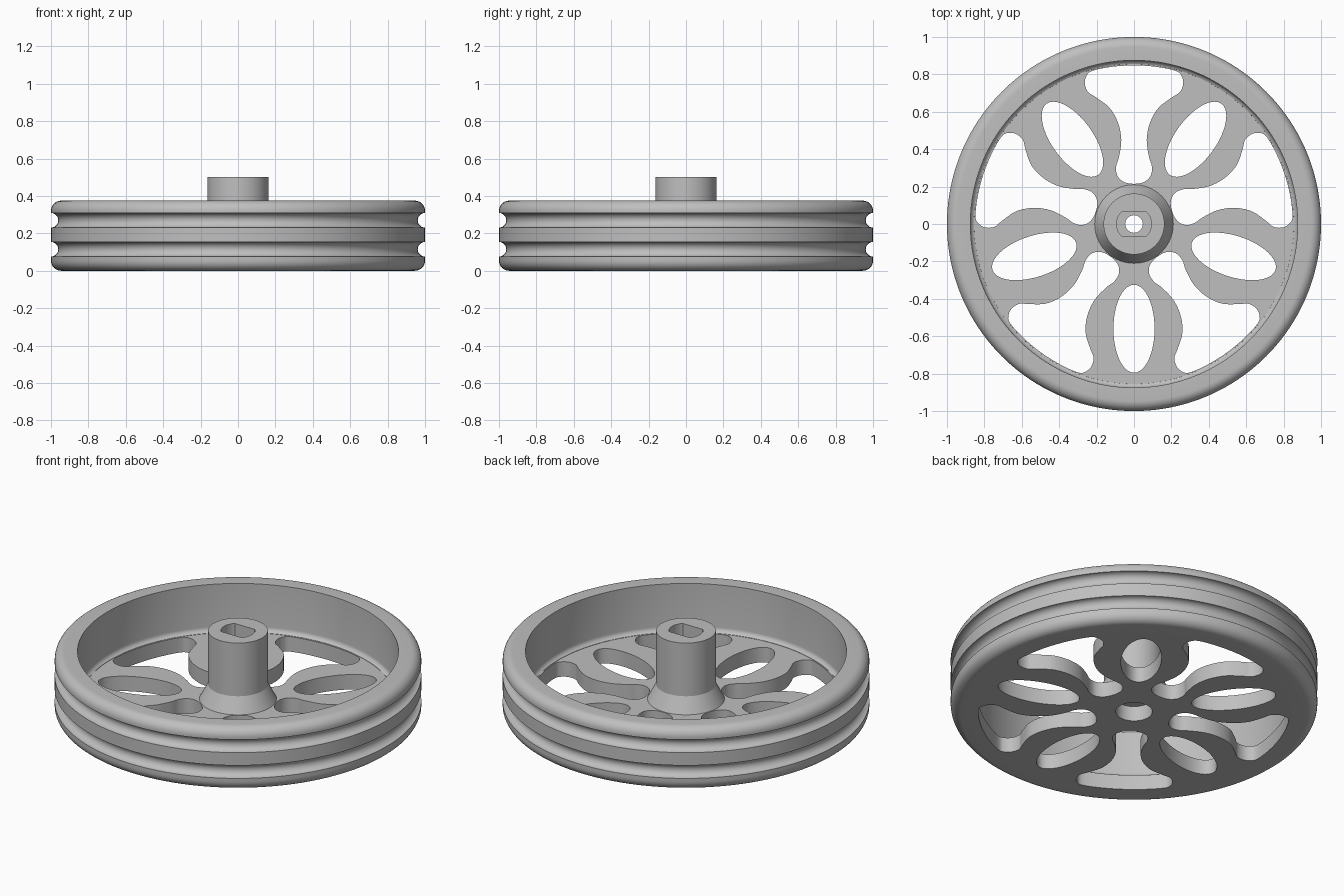
import bpy, bmesh, math
from mathutils import Vector, Matrix

if "Cube" in bpy.data.objects:
    bpy.data.objects.remove(bpy.data.objects["Cube"])

# One plain grey for the whole wheel
grey = bpy.data.materials.new("plain grey")
grey.use_nodes = True
colour = (0.52, 0.52, 0.52, 1)
grey.diffuse_color = colour
grey.node_tree.nodes["Principled BSDF"].inputs["Base Color"].default_value = colour

WEB = 0.09      # web thickness
FLOOR = 0.2     # floor of the shaft socket
TOP = 0.5       # hub top
SPOKES = 5


def finish(name, bm):
    bmesh.ops.remove_doubles(bm, verts=bm.verts, dist=0.0001)
    bmesh.ops.recalc_face_normals(bm, faces=bm.faces)
    mesh = bpy.data.meshes.new(name)
    bm.to_mesh(mesh)
    bm.free()
    mesh.materials.append(grey)
    obj = bpy.data.objects.new(name, mesh)
    bpy.context.collection.objects.link(obj)
    bpy.ops.object.select_all(action='DESELECT')
    obj.select_set(True)
    bpy.context.view_layer.objects.active = obj
    bpy.ops.object.shade_smooth_by_angle(angle=math.radians(30))
    return obj


def arc(cx, cy, r, start, end, n=8):
    angles = [math.radians(start + (end - start) * i / n) for i in range(n + 1)]
    return [(cx + r * math.cos(a), cy + r * math.sin(a)) for a in angles]


def circle(r, n=128):
    return arc(0, 0, r, 0, 360, n)[:-1]


def revolve(name, profile, steps=160):
    """Spin a closed (radius, height) loop around z."""
    bm = bmesh.new()
    rings = []
    for i in range(steps):
        a = math.tau * i / steps
        rings.append([bm.verts.new((r * math.cos(a), r * math.sin(a), z)) for r, z in profile])
    n = len(profile)
    for i in range(steps):
        a, b = rings[i], rings[(i + 1) % steps]
        for j in range(n):
            k = (j + 1) % n
            bm.faces.new((a[j], b[j], b[k], a[k]))
    return finish(name, bm)


def plate(name, outlines, z0, z1):
    """Extrude a flat outline with holes between two heights."""
    curve = bpy.data.curves.new(name + " outline", 'CURVE')
    curve.dimensions = '2D'
    curve.fill_mode = 'BOTH'
    curve.extrude = (z1 - z0) / 2
    for points in outlines:
        spline = curve.splines.new('POLY')
        spline.points.add(len(points) - 1)
        for p, (x, y) in zip(spline.points, points):
            p.co = (x, y, 0, 1)
        spline.use_cyclic_u = True
    helper = bpy.data.objects.new(name + " outline", curve)
    bpy.context.collection.objects.link(helper)
    bpy.context.view_layer.update()
    mesh = bpy.data.meshes.new_from_object(helper.evaluated_get(bpy.context.evaluated_depsgraph_get()))
    bm = bmesh.new()
    bm.from_mesh(mesh)
    bmesh.ops.translate(bm, verts=bm.verts, vec=(0, 0, (z0 + z1) / 2))
    bpy.data.objects.remove(helper)
    bpy.data.curves.remove(curve)
    bpy.data.meshes.remove(mesh)
    return finish(name, bm)


def smooth_loop(points, sub=5):
    """Closed Catmull-Rom curve through the points."""
    pts = [Vector(p) for p in points]
    n, out = len(pts), []
    for i in range(n):
        a, b, c, d = (pts[(i + k) % n] for k in (-1, 0, 1, 2))
        for s in range(sub):
            t = s / sub
            out.append(0.5 * (2 * b + (c - a) * t + (2 * a - 5 * b + 4 * c - d) * t * t
                              + (3 * b - a - 3 * c + d) * t ** 3))
    return out


def turned(points, degrees):
    m = Matrix.Rotation(math.radians(degrees), 2)
    return [tuple(m @ Vector(p)) for p in points]


# Rim: rounded edges, two round belt grooves, small fillet down to the web
rim_profile = [(0.855, 0)]
rim_profile += arc(0.945, 0.055, 0.055, -90, 0)
for z in (0.115, 0.27):
    rim_profile += arc(1.0, z, 0.039, 270, 90, 14)
rim_profile += arc(0.945, 0.32, 0.055, 0, 90)
rim_profile += [(0.875, 0.375)]
rim_profile += arc(0.845, WEB + 0.03, 0.03, 0, -70, 6)
rim_profile += [(0.855, WEB)]
revolve("rim", rim_profile)

# Web: disc pierced by flared slots, petal holes and the bearing bore
half = [(0.055, 0.225), (0.09, 0.26), (0.095, 0.31), (0.08, 0.36), (0.068, 0.45),
        (0.085, 0.54), (0.13, 0.62), (0.2, 0.675), (0.245, 0.705), (0.263, 0.75),
        (0.255, 0.79), (0.225, 0.818), (0.12, 0.84)]
slot = smooth_loop([(0, 0.215)] + half + [(0, 0.848)] + [(-x, y) for x, y in reversed(half)])
petal = [(0.11 * x, 0.235 * y - 0.56) for x, y in circle(1, 56)]
outlines = [circle(0.855, 160), circle(0.1, 64)]
for i in range(SPOKES):
    outlines += [turned(slot, 360 / SPOKES * i), turned(petal, 360 / SPOKES * i)]
plate("spoked_web", outlines, 0, WEB)

# Hub: solid foot with pin hole, sleeve with flat-sided socket, flared base
socket = [(x, max(-0.064, min(0.064, y))) for x, y in circle(0.093, 64)]
plate("hub_foot", [circle(0.163), circle(0.047, 48)], WEB, FLOOR)
plate("hub_sleeve", [circle(0.163), socket], FLOOR, TOP)
revolve("hub_flare", [(0.15, WEB), (0.21, WEB), (0.163, WEB + 0.09), (0.15, WEB + 0.09)], 128)
